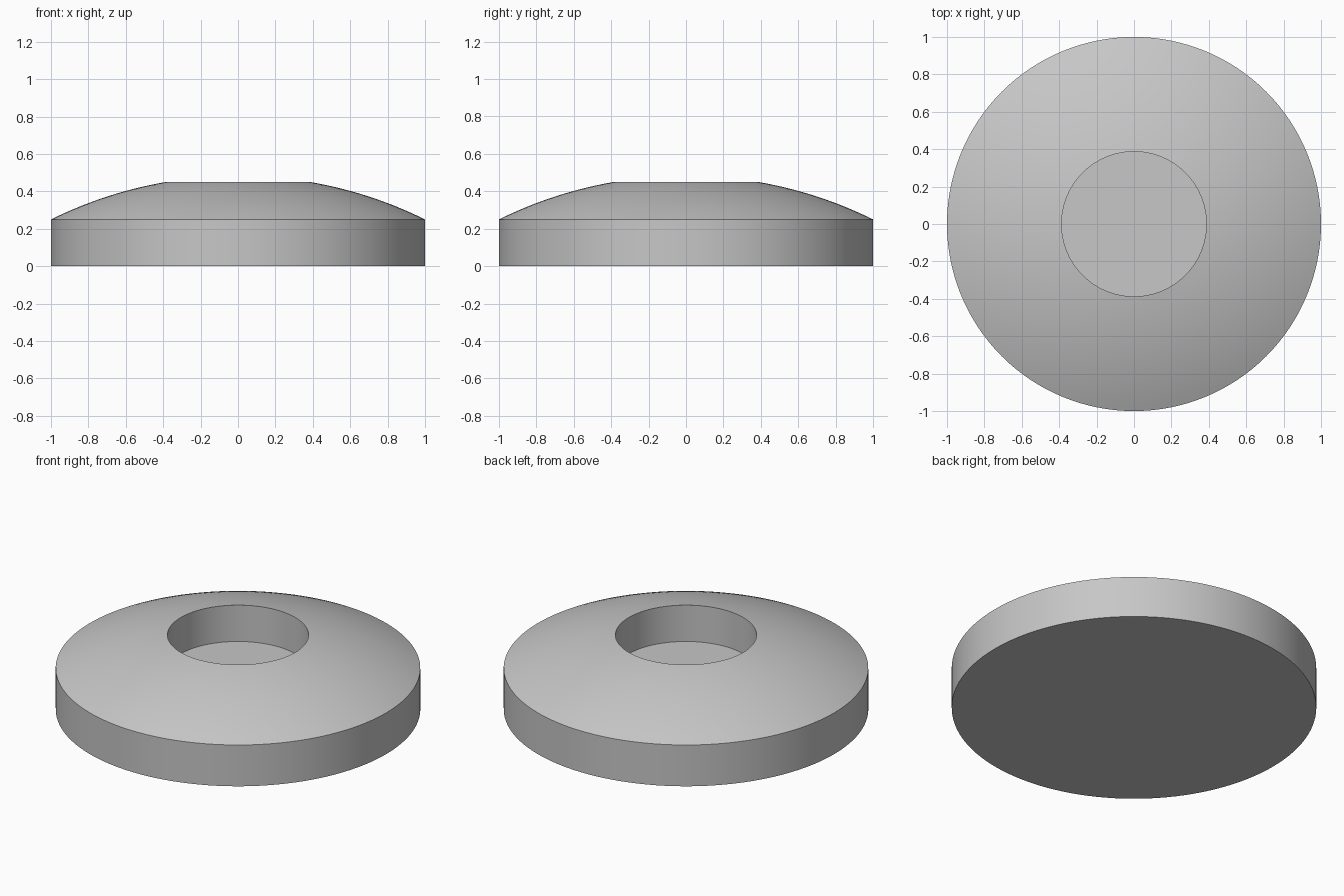
import bpy, bmesh, math
from mathutils import Vector

cube = bpy.data.objects.get("Cube")
if cube:
    bpy.data.objects.remove(cube, do_unlink=True)

SEGMENTS = 128
RADIUS, EDGE_Z = 1.0, 0.25
HOLE_R, TOP_Z, FLOOR_Z = 0.387, 0.45, 0.23
DOME_STEPS = 14

# Plain grey material
grey = bpy.data.materials.new("plain grey")
grey.use_nodes = True
colour = (0.57, 0.57, 0.57, 1)
grey.diffuse_color = colour
grey.node_tree.nodes["Principled BSDF"].inputs["Base Color"].default_value = colour

# Sphere centre height so the dome passes through the outer edge and hole rim
centre = (RADIUS**2 + EDGE_Z**2 - HOLE_R**2 - TOP_Z**2) / (2 * (EDGE_Z - TOP_Z))
dome_r = math.hypot(RADIUS, EDGE_Z - centre)


def dome_point(i):
    r = RADIUS + (HOLE_R - RADIUS) * i / DOME_STEPS
    return r, centre + math.sqrt(dome_r**2 - r**2)


# Profile: underside, outer wall, dome, hole wall, hole floor
profile = [(0, 0), (RADIUS, 0)]
profile += [dome_point(i) for i in range(DOME_STEPS + 1)]
profile += [(HOLE_R, FLOOR_Z), (0, FLOOR_Z)]

# Turn the profile around the vertical axis
bm = bmesh.new()
verts = [bm.verts.new((r, 0, z)) for r, z in profile]
edges = [bm.edges.new(pair) for pair in zip(verts, verts[1:])]
bmesh.ops.spin(bm, geom=verts + edges, cent=Vector(), axis=(0, 0, 1),
               angle=math.tau, steps=SEGMENTS)
bmesh.ops.remove_doubles(bm, verts=bm.verts[:], dist=0.0005)
bmesh.ops.recalc_face_normals(bm, faces=bm.faces[:])

mesh = bpy.data.meshes.new("domed_disc")
bm.to_mesh(mesh)
bm.free()
mesh.materials.append(grey)
disc = bpy.data.objects.new("domed_disc", mesh)
bpy.context.collection.objects.link(disc)

# Smooth curved faces, sharp rims
bpy.ops.object.select_all(action="DESELECT")
disc.select_set(True)
bpy.context.view_layer.objects.active = disc
bpy.ops.object.shade_smooth_by_angle(angle=math.radians(20))
